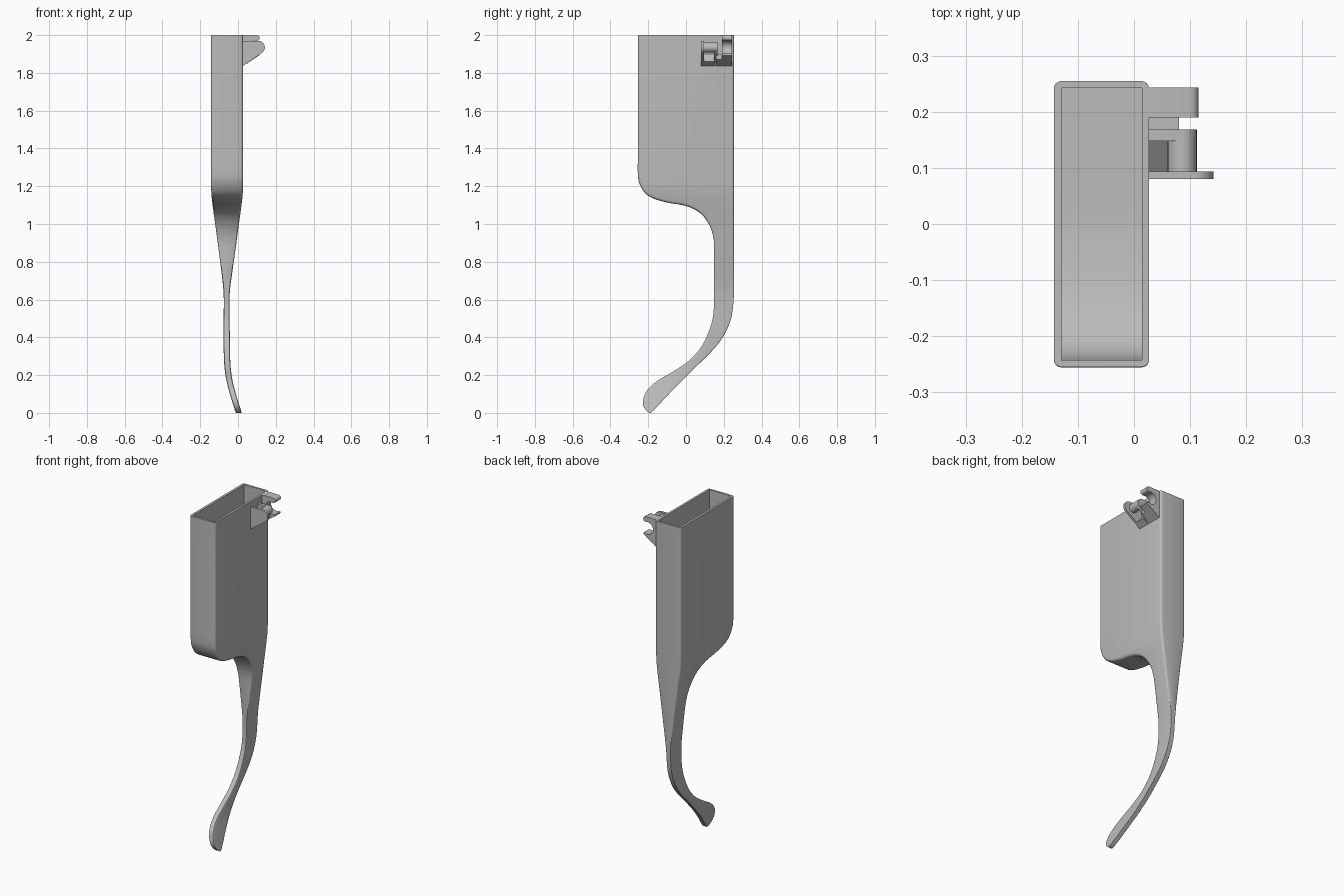
import bpy, bmesh
from math import cos, sin, radians
from mathutils import Vector

cube = bpy.data.objects.get("Cube")
if cube:
    bpy.data.objects.remove(cube)

grey = bpy.data.materials.new("plain grey")
grey.use_nodes = True
grey.diffuse_color = (0.5, 0.5, 0.5, 1)
grey.node_tree.nodes["Principled BSDF"].inputs["Base Color"].default_value = (0.5, 0.5, 0.5, 1)


def smooth_path(points, steps=3):
    """Pass a smooth curve through the points."""
    p = [Vector(q) for q in points]
    p = [p[0]] + p + [p[-1]]
    out = []
    for a, b, c, d in zip(p, p[1:], p[2:], p[3:]):
        for i in range(steps):
            t = i / steps
            out.append(0.5 * (2 * b + (c - a) * t + (2 * a - 5 * b + 4 * c - d) * t ** 2
                              + (3 * b - a - 3 * c + d) * t ** 3))
    return [tuple(v) for v in out] + [tuple(p[-1])]


def arc(cx, cz, r, start, end, n=12):
    angles = [radians(start + (end - start) * i / n) for i in range(n + 1)]
    return [(cx + r * cos(a), cz + r * sin(a)) for a in angles]


def extrude(points, place, depth):
    """Prism from a 2D profile; place maps the profile to 3D."""
    bm = bmesh.new()
    face = bm.faces.new([bm.verts.new(place(*q)) for q in points])
    ext = bmesh.ops.extrude_face_region(bm, geom=[face])
    moved = [v for v in ext["geom"] if isinstance(v, bmesh.types.BMVert)]
    bmesh.ops.translate(bm, verts=moved, vec=depth)
    bmesh.ops.recalc_face_normals(bm, faces=bm.faces)
    return bm


def finish(bm, name, angle=35):
    mesh = bpy.data.meshes.new(name)
    bmesh.ops.recalc_face_normals(bm, faces=bm.faces)
    bm.to_mesh(mesh)
    bm.free()
    mesh.materials.append(grey)
    obj = bpy.data.objects.new(name, mesh)
    bpy.context.collection.objects.link(obj)
    smooth(obj, angle)
    return obj


def smooth(obj, angle):
    bpy.ops.object.select_all(action='DESELECT')
    obj.select_set(True)
    bpy.context.view_layer.objects.active = obj
    bpy.ops.object.shade_smooth_by_angle(angle=radians(angle))


# Side outline of the holder and its curved handle (y, z)
belly = [(-.255, 1.35), (-.255, 1.26), (-.245, 1.21), (-.214, 1.16), (-.16, 1.13), (-.087, 1.111),
         (-.018, 1.1), (.045, 1.077), (.093, 1.04), (.13, .98), (.146, .92), (.149, .86),
         (.149, .79), (.149, .71), (.149, .63), (.147, .55), (.133, .465), (.087, .36),
         (.018, .278), (-.077, .214), (-.156, .167), (-.21, .114), (-.228, .06), (-.22, .025),
         (-.193, 0), (-.167, .018), (-.09, .1), (-.008, .183), (.075, .265), (.15, .341),
         (.204, .415), (.24, .505), (.253, .61), (.255, .7)]
outline = [(-.255, 2.1)] + smooth_path(belly) + [(.255, 2.1)]
HALF = 0.085
body = extrude(outline, lambda y, z: (-HALF, y, z), (2 * HALF, 0, 0))
rims = [e for e in body.edges if abs(e.verts[0].co.x - e.verts[1].co.x) < 1e-6]
bmesh.ops.bevel(body, geom=rims, offset=0.014, segments=4, profile=0.5,
                affect='EDGES', clamp_overlap=False)


def slice_at(z, trim=False):
    geom = body.verts[:] + body.edges[:] + body.faces[:]
    return bmesh.ops.bisect_plane(body, geom=geom, dist=1e-5, plane_co=(0, 0, z),
                                  plane_no=(0, 0, 1), clear_outer=trim)


# Flat open rim
slice_at(2.0, True)
bmesh.ops.holes_fill(body, edges=[e for e in body.edges if e.is_boundary], sides=0)

# Width taper and sideways bend: height, centre, half width
sections = smooth_path([(1.24, -.058, .085), (1.16, -.058, .083), (1.08, -.058, .074),
                        (.98, -.058, .06), (.86, -.058, .044), (.74, -.059, .028),
                        (.64, -.06, .0165), (.54, -.06, .0155), (.42, -.06, .0165),
                        (.32, -.059, .0165), (.24, -.055, .0165), (.17, -.045, .016),
                        (.09, -.024, .016), (0, .004, .016)])
for z, _, _ in sections[:-1]:
    slice_at(z)


def section(z):
    if z >= sections[0][0]:
        return sections[0][1:]
    for (z1, c1, w1), (z0, c0, w0) in zip(sections, sections[1:]):
        if z >= z0:
            t = (z - z0) / (z1 - z0)
            return c0 + (c1 - c0) * t, w0 + (w1 - w0) * t
    return sections[-1][1:]


for v in body.verts:
    centre, half = section(v.co.z)
    v.co.x = centre + v.co.x * half / HALF
holder = finish(body, "holder_and_handle")

# Hollow pocket with a floor that follows the belly
floor = smooth_path([(-.242, 1.32), (-.242, 1.26), (-.23, 1.21), (-.2, 1.172),
                     (-.15, 1.145), (-.087, 1.13), (0, 1.12), (.1, 1.12)])
pocket = finish(extrude([(-.242, 2.1)] + floor + [(.242, 1.12), (.242, 2.1)],
                        lambda y, z: (-.129, y, z), (.143, 0, 0)), "pocket_cutter")
pocket.hide_render = True
cut = holder.modifiers.new("pocket", 'BOOLEAN')
cut.operation = 'DIFFERENCE'
cut.solver = 'EXACT'
cut.object = pocket
bpy.ops.object.select_all(action='DESELECT')
bpy.context.view_layer.objects.active = holder
holder.select_set(True)
bpy.ops.object.modifier_apply(modifier=cut.name)
bpy.data.objects.remove(pocket)
smooth(holder, 35)


# Side clip: profiles in x and z, extruded along y
def clip_part(name, profile, y0, y1):
    return finish(extrude(profile, lambda x, z: (x, y0, z), (0, y1 - y0, 0)), name)


WALL = 0.02
clip_part("clip_flange", [(WALL, 1.97)] + arc(.107, 1.935, .035, 90, -55) + [(WALL, 1.832)], .08, .094)
clip_part("clip_pin", arc(.086, 1.935, .026, 0, 345, 23), .09, .168)
clip_part("pin_bracket", [(WALL, 1.961), (.086, 1.961)] + arc(.086, 1.935, .026, 75, -55)
          + [(WALL, 1.832)], .148, .168)
clip_part("clip_wedge", [(WALL, 1.91), (.06, 1.86), (WALL, 1.832)], .09, .15)
clip_part("clip_web", [(WALL, 1.9), (.08, 1.9), (.08, 1.872), (WALL, 1.832)], .16, .2)
clip_part("clip_hook", [(WALL, 2.0)] + arc(.1, 1.985, .015, 90, -90, 8)
          + arc(.085, 1.935, .036, 75, 290) + [(.112, 1.902), (.113, 1.893), (WALL, 1.832)], .19, .243)
